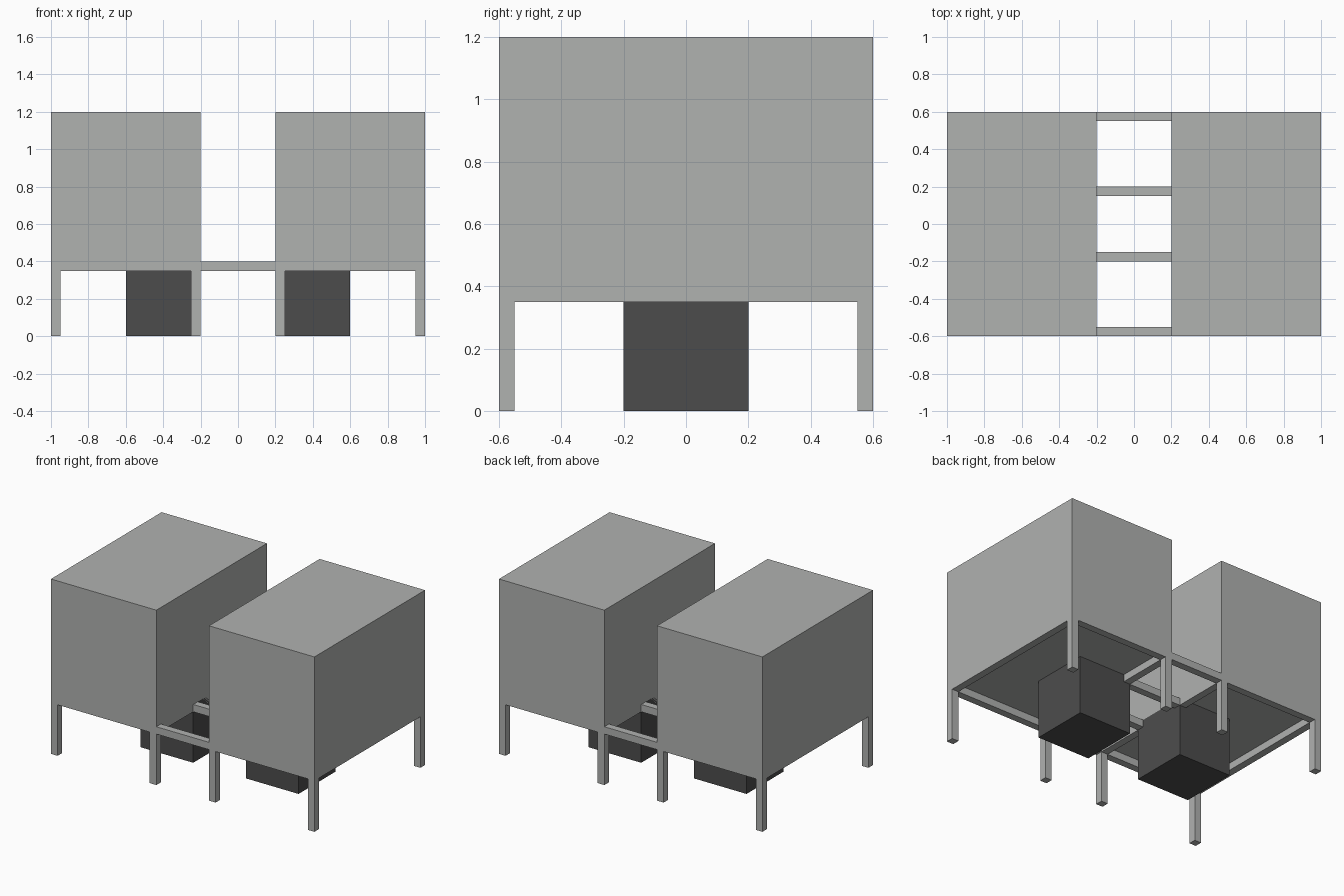
import bpy

cube = bpy.data.objects.get("Cube")
if cube:
    bpy.data.objects.remove(cube, do_unlink=True)


def make_material(name, rgb):
    mat = bpy.data.materials.new(name)
    mat.use_nodes = True
    mat.diffuse_color = (*rgb, 1)
    mat.node_tree.nodes["Principled BSDF"].inputs["Base Color"].default_value = (*rgb, 1)
    return mat


GREY = make_material("light grey", (0.436, 0.445, 0.436))
DARK = make_material("dark grey", (0.073, 0.073, 0.073))


def box(name, x, y, z, mat):
    """Axis-aligned box from (low, high) ranges."""
    ranges = [sorted(r) for r in (x, y, z)]
    bpy.ops.mesh.primitive_cube_add(size=1, location=[(a + b) / 2 for a, b in ranges])
    obj = bpy.context.object
    obj.name = name
    obj.scale = [b - a for a, b in ranges]
    bpy.ops.object.transform_apply(location=False, rotation=False, scale=True)
    obj.data.materials.append(mat)
    return obj


T = 0.05            # thickness of legs and rails
RAIL = (0.35, 0.40)  # height of the frame rails
IN, OUT, DEPTH = 0.2, 1.0, 0.6

for side, s in (("left", 1), ("right", -1)):
    # Large cabinet and the dark block under it
    box(f"{side}_cabinet", (s * IN, s * OUT), (-DEPTH, DEPTH), (0.4, 1.2), GREY)
    box(f"{side}_lower_block", (s * IN, s * 0.6), (-0.2, 0.2), (0, 0.4), DARK)

    # Side rails between the legs
    for place, x in (("inner", IN), ("outer", OUT - T)):
        box(f"{side}_{place}_rail", (s * x, s * (x + T)), (-DEPTH + T, DEPTH - T), RAIL, GREY)

    # Front and back rails and legs
    for end, e in (("front", -1), ("back", 1)):
        y = (e * (DEPTH - T), e * DEPTH)
        box(f"{side}_{end}_rail", (s * (IN + T), s * (OUT - T)), y, RAIL, GREY)
        for place, x in (("inner", IN), ("outer", OUT - T)):
            box(f"{side}_{end}_{place}_leg", (s * x, s * (x + T)), y, (0, 0.4), GREY)

# Cross bars joining the two halves
for end, e in (("front", -1), ("back", 1)):
    for place, y in (("outer", DEPTH), ("inner", 0.2)):
        box(f"{end}_{place}_cross_bar", (-IN, IN), (e * (y - T), e * y), RAIL, GREY)
